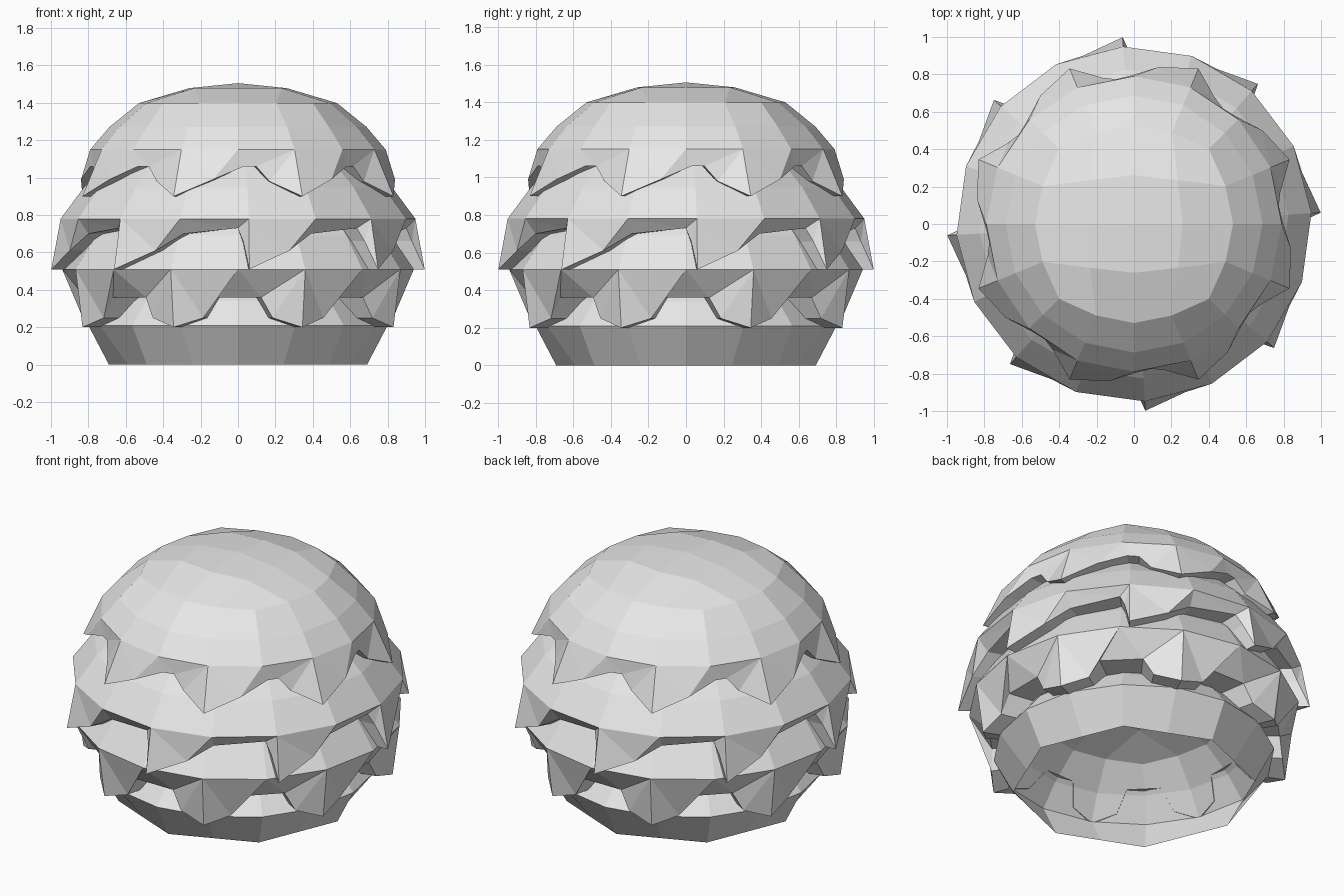
import bpy, bmesh
from math import sin, cos, pi, radians

cube = bpy.data.objects.get("Cube")
if cube:
    bpy.data.objects.remove(cube)

grey = bpy.data.materials.new("plain grey")
grey.use_nodes = True
grey.diffuse_color = (0.8, 0.8, 0.8, 1)
grey.node_tree.nodes["Principled BSDF"].inputs["Base Color"].default_value = (0.8, 0.8, 0.8, 1)

SEG = 16
STEP = 2 * pi / SEG


def polar(bm, radius, angle, z):
    return bm.verts.new((radius * cos(angle), radius * sin(angle), z))


def ring(bm, radii, z, count=SEG):
    """Ring of vertices; the radius alternates between even and odd ones."""
    return [polar(bm, radii[k % 2], 2 * pi * k / count, z) for k in range(count)]


def bridge(bm, upper, lower):
    for k in range(len(upper)):
        n = (k + 1) % len(upper)
        bm.faces.new((upper[k], lower[k], lower[n], upper[n]))


def dome(bm, radius, base, height):
    """Dome with a four by four quad crown; returns its rim."""
    rim = ring(bm, (radius, radius), base)
    shoulder = ring(bm, (radius * .87,) * 2, base + height * .34)
    crown = ring(bm, (radius * .67,) * 2, base + height * .70)
    inner = ring(bm, (radius * .33, radius * .42), base + height * .925, 8)
    top = bm.verts.new((0, 0, base + height))
    for k in range(2, SEG, 4):          # crown corners
        crown[k].co.x *= 1.07
        crown[k].co.y *= 1.07
    bridge(bm, shoulder, rim)
    bridge(bm, crown, shoulder)
    for q in range(4):
        c = 4 * q + 2                   # corner on the crown ring
        i = 2 * q + 1                   # matching corner on the inner ring
        after = inner[(i + 1) % 8]
        bm.faces.new((crown[c - 1], crown[c], crown[c + 1], inner[i]))
        bm.faces.new((crown[c + 1], crown[(c + 2) % SEG], after, inner[i]))
        bm.faces.new((crown[c - 2], crown[c - 1], inner[i], inner[i - 1]))
        bm.faces.new((inner[i - 1], inner[i], after, top))
    return rim


def spiked_skirt(bm, rim, outline):
    """Eight panels with spikes at odd rim vertices and an arch between them.
    The outline holds (fraction of panel, radius, height, tuck radius)."""
    edge, tuck = [], []
    for k in range(1, SEG, 2):
        for part, radius, z, inside in outline:
            angle = (k + 2 * part) * STEP
            edge.append(polar(bm, radius, angle, z))
            tuck.append(polar(bm, inside, angle, z))
    size = len(outline)
    for panel in range(SEG // 2):
        a, b, c = (rim[(2 * panel + j) % SEG] for j in (1, 2, 3))
        s, p1, p2, p3, p4, e = (edge[(panel * size + j) % len(edge)] for j in range(size + 1))
        for face in ((a, s, p1), (a, p1, b), (b, p1, p2), (b, p2, p3),
                     (b, p3, c), (c, p3, p4), (c, p4, e)):
            bm.faces.new(face)
    bridge(bm, edge, tuck)              # underside running into the next tier


def finish(name, bm, turn=0):
    bmesh.ops.recalc_face_normals(bm, faces=bm.faces[:])
    mesh = bpy.data.meshes.new(name)
    bm.to_mesh(mesh)
    bm.free()
    mesh.materials.append(grey)
    obj = bpy.data.objects.new(name, mesh)
    obj.rotation_euler.z = radians(turn)
    bpy.context.collection.objects.link(obj)


# Spiked tiers: name, rim radius, rim z, dome height, turn, skirt outline
tiers = [
    ("top_tier", .79, 1.15, .355, 0,
     [(0, .90, .90, .84), (.3, .85, .99, .74), (.55, .79, 1.06, .68),
      (.66, .78, 1.06, .68), (.77, .80, .98, .75)]),
    ("middle_tier", .95, .78, .49, -19,
     [(0, 1.0, .51, .92), (.3, .94, .61, .85), (.5, .89, .70, .77),
      (.92, .90, .73, .74), (.96, .93, .66, .80)]),
    ("lower_tier", .94, .51, .53, 0,
     [(0, .90, .20, .80), (.22, .85, .25, .75), (.31, .83, .36, .66),
      (.69, .83, .36, .66), (.78, .85, .25, .75)]),
]
for name, radius, base, height, turn, outline in tiers:
    bm = bmesh.new()
    spiked_skirt(bm, dome(bm, radius, base, height), outline)
    finish(name, bm, turn)

# Base: open underneath, tapering to an octagonal foot
bm = bmesh.new()
rim = dome(bm, .80, .21, .38)
bridge(bm, rim, ring(bm, (.69, .69 * cos(pi / 8)), 0))
finish("base_tier", bm)
